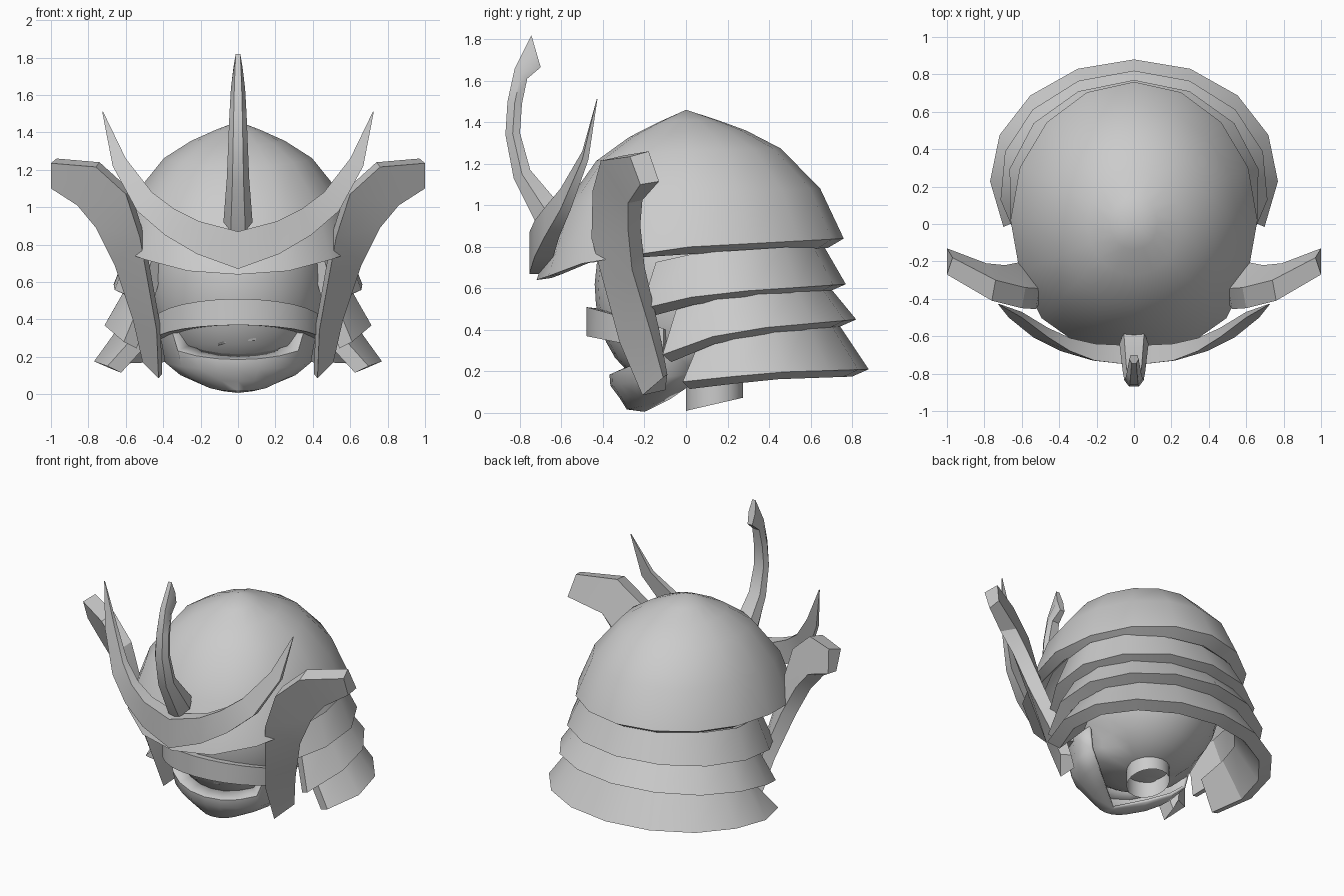
import bpy, bmesh, math
from math import sin, cos, radians

if "Cube" in bpy.data.objects:
    bpy.data.objects.remove(bpy.data.objects["Cube"])


def loft(name, rings, closed=True, caps=True, mirror=False, thick=0, angle=35):
    """Skin a list of equal-length point rings."""
    bm = bmesh.new()
    vs = [[bm.verts.new(p) for p in r] for r in rings]
    n = len(rings[0])
    for a, b in zip(vs, vs[1:]):
        for i in range(n if closed else n - 1):
            j = (i + 1) % n
            bm.faces.new((a[i], a[j], b[j], b[i]))
    if caps:
        bm.faces.new(vs[0][::-1])
        bm.faces.new(vs[-1])
    bmesh.ops.remove_doubles(bm, verts=bm.verts, dist=0.0005)
    bmesh.ops.recalc_face_normals(bm, faces=bm.faces)
    return finish(name, bm, mirror, thick, angle)


def finish(name, bm, mirror=False, thick=0, angle=35):
    me = bpy.data.meshes.new(name)
    bm.to_mesh(me)
    bm.free()
    ob = bpy.data.objects.new(name, me)
    bpy.context.collection.objects.link(ob)
    if thick:
        m = ob.modifiers.new("thickness", 'SOLIDIFY')
        m.thickness = thick
        m.offset = 0
    if mirror:
        ob.modifiers.new("mirror", 'MIRROR')
    bpy.ops.object.select_all(action='DESELECT')
    ob.select_set(True)
    bpy.context.view_layer.objects.active = ob
    bpy.ops.object.shade_smooth_by_angle(angle=radians(angle))
    return ob


def interp(knots, y):
    """Piecewise linear lookup, knots sorted by first value."""
    if y <= knots[0][0]:
        return knots[0][1]
    for (a, za), (b, zb) in zip(knots, knots[1:]):
        if y <= b:
            return za + (zb - za) * (y - a) / (b - a)
    return knots[-1][1]


# helmet bowl: egg-shaped dome with a rim that dips to the front
rim = [(-.72, .64), (-.66, .66), (-.5, .72), (-.26, .76), (.02, .80), (.3, .815), (.76, .84)]
under = [(-.5, .01), (0, -.035), (.76, -.045)]
rings = []
for f, h, u in [(0, 1, 0), (.19, .925, 0), (.38, .84, 0), (.60, .70, 0),
                (.85, .39, 0), (1, 0, 0), (.9, 0, 1), (.8, .1, 1)]:
    ring = []
    for i in range(16):
        t = math.tau * i / 16
        x, y = .66 * sin(t), .02 + .74 * cos(t)
        x *= 1.06 if y < -.3 else 1
        z = interp(rim, y)
        ring.append((f * x, f * y, z + (1.46 - z) * h + u * interp(under, y)))
    rings.append(ring)
loft("helmet_bowl", rings, caps=False)

# three flared neck guard plates
z0 = [(-.25, .72), (.02, .77), (.76, .81)]
z1 = [(-.22, .50), (.1, .575), (.77, .62)]
z2 = [(-.1, .28), (.2, .395), (.82, .45)]
z3 = [(0, .15), (.4, .195), (.88, .21)]
tiers = [("neck_guard_top", .60, .49, .68, .60, .17, z0, z1, 130),
         ("neck_guard_middle", .60, .47, .72, .61, .21, z1, z2, 122),
         ("neck_guard_bottom", .61, .47, .77, .63, .25, z2, z3, 115)]
for name, at, bt, ab, bb, cy, zt, zb, end in tiers:
    rings = []
    for i in range(-5, 6):
        t = radians(end * i / 5)
        s, c = sin(t), cos(t)
        yb = cy + bb * c
        top, bot = interp(zt, yb), interp(zb, yb)
        rings.append([(at * s, cy + bt * c, top), (ab * s, yb, bot),
                      ((ab - .08) * s, yb - .08 * c, bot - .035),
                      ((at - .08) * s, cy + (bt - .08) * c, top - .04)])
    loft(name, rings, angle=30)

# head inside the helmet, with a fuller lower front behind the mouth
bm = bmesh.new()
bmesh.ops.create_uvsphere(bm, u_segments=24, v_segments=16, radius=1)
for v in bm.verts:
    x, y, z = v.co
    r = math.hypot(x, y)
    k = r ** -.4 if z < 0 and y < 0 and r > .01 else 1
    v.co = (x * .47 * k, .08 + y * .52 * k, .62 + z * .50)
finish("head", bm)

# hollow neck with a slanted lower end
rings = []
for low in (True, False):
    ring = []
    for i in range(20):
        t = math.tau * i / 20
        y = .137 + .137 * cos(t)
        ring.append((.135 * sin(t), y, .01 + .23 * y if low else .25))
    rings.append(ring)
loft("neck", rings, caps=False)

# raised cheek band across the face
rings = []
for i in range(-6, 7):
    t = radians(80 * i / 6)
    s, c = sin(t), cos(t)
    lo, hi = .28 + .09 * c, .385 + .125 * c
    rings.append([(.46 * s, -.03 - .45 * c, lo), (.46 * s, -.03 - .45 * c, hi),
                  (.38 * s, -.03 - .37 * c, hi - .01), (.38 * s, -.03 - .33 * c, lo)])
loft("cheek_band", rings)

# chin guard with a raised lip around the mouth opening
rings = []
for a in (-105, -78, -56, -49, -32, -16, 0, 16, 32, 49, 56, 78, 105):
    t = radians(a)
    s, c = sin(t), cos(t)
    lip = .33 if abs(a) > 50 else .18 + .05 * (abs(a) / 49) ** 2
    rings.append([(.34 * s, -.03 - .26 * c, lip + .025), (.42 * s, -.03 - .33 * c, lip),
                  (.39 * s, -.04 - .315 * c, .135 + .05 * (1 - c)),
                  (.31 * s, -.06 - .25 * c, .075 + .045 * (1 - c)),
                  (.18 * s, -.12 - .16 * c, .025 + .04 * (1 - c)),
                  (0, -.2, .015)])
loft("chin_guard", rings, closed=False, caps=False, thick=.02, angle=50)

# small curled mouth detail
rings = []
for x, z, r in [(-.105, .265, .004), (-.06, .285, .012), (0, .298, .018),
                (.06, .30, .022), (.095, .30, .018), (.11, .302, .004)]:
    rings.append([(x, -.33 + r * cos(math.tau * k / 8), z + r * sin(math.tau * k / 8))
                  for k in range(8)])
loft("mouth_curl", rings)

# crescent crest: lower x,z / upper x,z / front y / back y
half = [(0, .67, 0, .87, -.755, -.65), (.22, .75, .21, .925, -.73, -.64),
        (.39, .85, .34, .99, -.68, -.61), (.54, .98, .46, 1.08, -.605, -.555),
        (.67, 1.22, .60, 1.26, -.50, -.47), (.726, 1.51, .722, 1.512, -.43, -.427)]
rings = []
for m, secs in ((-1, half[:0:-1]), (1, half)):
    for xl, zl, xu, zu, f, b in secs:
        rings.append([(m * xl, f, zl), (m * xu, f, zu), (m * xu, b, zu), (m * xl, b, zl)])
loft("crescent_crest", rings, angle=40)

# curved centre horn: front y,z / back y,z / half width
rings = []
for fy, fz, by, bz, w in [(-.70, .87, -.58, .97, .078), (-.83, 1.13, -.75, 1.17, .06),
                          (-.87, 1.34, -.80, 1.35, .052), (-.86, 1.50, -.79, 1.49, .046),
                          (-.825, 1.66, -.765, 1.61, .038), (-.745, 1.82, -.70, 1.665, .025)]:
    my, mz = (fy + by) / 2, (fz + bz) / 2
    rings.append([(-w * .5, fy, fz), (w * .5, fy, fz), (w, my, mz),
                  (w * .7, by, bz), (-w * .7, by, bz), (-w, my, mz)])
loft("centre_horn", rings, angle=30)

# side wings: the broad face runs from a front inner edge to a back outer edge
# inner x,z / outer x,z / front y / outer edge y / back y
rings = []
for xi, zi, xo, zo, f, o, b in [(1.0, 1.235, 1.0, 1.10, -.27, -.22, -.13),
                                (.76, 1.215, .86, 1.01, -.41, -.28, -.21),
                                (.60, 1.07, .76, .89, -.45, -.28, -.22),
                                (.525, .84, .66, .69, -.455, -.26, -.20),
                                (.435, .34, .56, .39, -.32, -.17, -.13),
                                (.425, .085, .51, .17, -.21, -.11, -.09)]:
    k = 0 if xi == 1 else 1
    rings.append([(xi, f, zi), (xi - .03 + .01 * k, f + .09 + .02 * k, zi + .025),
                  (xo - .07 * k, b, zo + .015), (xo, o, zo)])
loft("side_wing", rings, mirror=True, angle=20)
